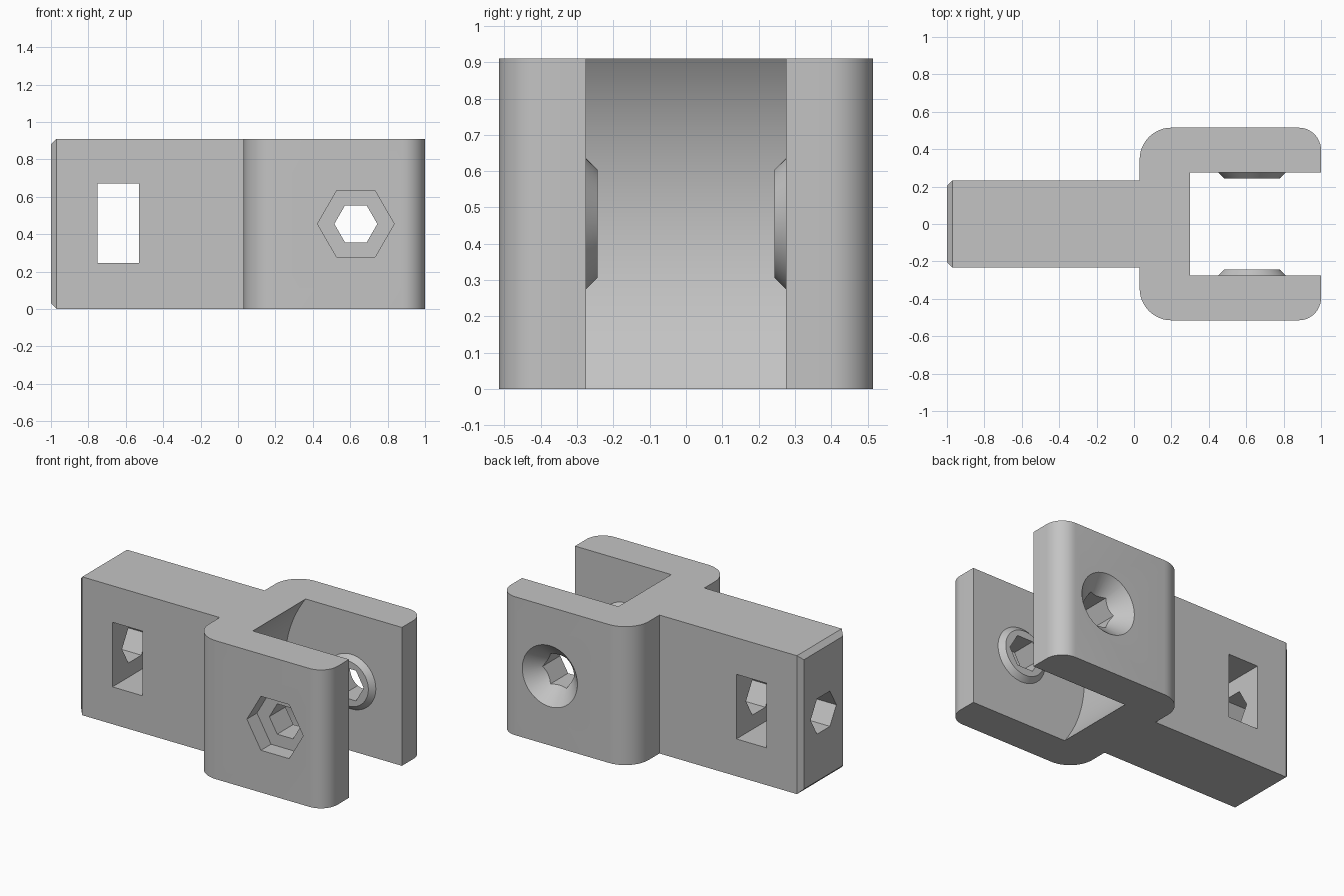
import bpy, bmesh
from math import sin, cos, asin, pi, radians
from mathutils import Matrix, Vector

old = bpy.data.objects.get("Cube")
if old:
    bpy.data.objects.remove(old, do_unlink=True)

H = 0.91                    # overall height
MID = H / 2
PIN_X = 0.63                # bolt axis position
SLOT_Y = 0.275              # half width of the fork slot
OUT_Y = 0.515               # half width of the fork
ARM_Y = 0.233               # half width of the arm

grey = bpy.data.materials.new("plain_grey")
grey.use_nodes = True
colour = (0.55, 0.55, 0.55, 1)
grey.diffuse_color = colour
grey.node_tree.nodes["Principled BSDF"].inputs["Base Color"].default_value = colour


def finish(name, bm):
    bmesh.ops.recalc_face_normals(bm, faces=bm.faces)
    mesh = bpy.data.meshes.new(name)
    bm.to_mesh(mesh)
    bm.free()
    mesh.materials.append(grey)
    obj = bpy.data.objects.new(name, mesh)
    bpy.context.collection.objects.link(obj)
    return obj


def prism_bm(points, axis, lo, hi):
    """Extrude a flat outline along the given axis."""
    place = {"X": lambda u, v, w: (w, u, v),
             "Y": lambda u, v, w: (u, w, v),
             "Z": lambda u, v, w: (u, v, w)}[axis]
    bm = bmesh.new()
    face = bm.faces.new([bm.verts.new(place(u, v, lo)) for u, v in points])
    ext = bmesh.ops.extrude_face_region(bm, geom=[face])
    verts = [g for g in ext["geom"] if isinstance(g, bmesh.types.BMVert)]
    bmesh.ops.translate(bm, verts=verts, vec=Vector(place(0, 0, hi - lo)))
    return bm


def prism(name, points, axis, lo, hi):
    return finish(name, prism_bm(points, axis, lo, hi))


def arc(cx, cy, r, start, end, steps=12):
    angles = [radians(start + (end - start) * i / steps) for i in range(steps + 1)]
    return [(cx + r * cos(a), cy + r * sin(a)) for a in angles]


def hexagon(cx, cy, r):
    return arc(cx, cy, r, 0, 300, 5)


def cone(name, y0, y1, r0, r1):
    """Round frustum on the bolt axis from y0 to y1 (y1 > y0)."""
    bm = bmesh.new()
    bmesh.ops.create_cone(bm, cap_ends=True, segments=64, radius1=r0,
                          radius2=r1, depth=y1 - y0)
    bm.transform(Matrix.Translation((PIN_X, (y0 + y1) / 2, MID))
                 @ Matrix.Rotation(-pi / 2, 4, "X"))
    return finish(name, bm)


def combine(target, tool, operation):
    mod = target.modifiers.new(tool.name, "BOOLEAN")
    mod.operation = operation
    mod.solver = "EXACT"
    mod.object = tool
    tool.hide_render = True
    bpy.context.view_layer.objects.active = target
    bpy.ops.object.modifier_apply(modifier=mod.name)
    bpy.data.objects.remove(tool, do_unlink=True)


# Body outline: arm plus fork with rounded outer corners, mirrored in y
BACK_R, TIP_R = 0.17, 0.12
half = [(-1, ARM_Y), (0.03, ARM_Y)]
half += arc(0.03 + BACK_R, OUT_Y - BACK_R, BACK_R, 180, 90)
half += arc(1 - TIP_R, OUT_Y - TIP_R, TIP_R, 90, 0)
outline = half + [(x, -y) for x, y in reversed(half)]
bm = prism_bm(outline, "Z", 0, H)
# Chamfer around the arm end
end_edges = [e for e in bm.edges if all(v.co.x < -0.999 for v in e.verts)]
bmesh.ops.bevel(bm, geom=end_edges, offset=0.03, segments=1, affect="EDGES")
body = finish("clevis_bracket", bm)

# Fork slot with a concave curved back wall
SLOT_R, SLOT_CX = 0.766, 0.916
sweep = asin((MID + 0.05) / SLOT_R) * 180 / pi
wall = arc(SLOT_CX, MID, SLOT_R, 180 + sweep, 180 - sweep, 48)
slot = wall + [(1.2, wall[-1][1]), (1.2, wall[0][1])]
combine(body, prism("slot_cutter", slot, "Y", -SLOT_Y, SLOT_Y), "DIFFERENCE")

# Tapered bosses on the inner fork faces
combine(body, cone("back_boss", 0.243, SLOT_Y + 0.01, 0.148, 0.19), "UNION")
combine(body, cone("front_boss", -SLOT_Y - 0.01, -0.243, 0.19, 0.148), "UNION")

# Bolt hole, nut pocket in front, countersink at the back
combine(body, prism("bolt_cutter", hexagon(PIN_X, MID, 0.115), "Y", -0.7, 0.7), "DIFFERENCE")
combine(body, prism("nut_cutter", hexagon(PIN_X, MID, 0.205), "Y", -0.7, 0.105 - OUT_Y), "DIFFERENCE")
combine(body, cone("countersink_cutter", OUT_Y - 0.11, OUT_Y + 0.01, 0.095, 0.21), "DIFFERENCE")

# Nut window through the arm and lengthwise bolt hole from the arm end
window = [(-0.75, 0.245), (-0.53, 0.245), (-0.53, 0.67), (-0.75, 0.67)]
combine(body, prism("window_cutter", window, "Y", -0.5, 0.5), "DIFFERENCE")
combine(body, prism("end_hole_cutter", hexagon(0, MID, 0.134), "X", -1.1, -0.33), "DIFFERENCE")

# Smooth curves, crisp corners
bpy.ops.object.select_all(action="DESELECT")
body.select_set(True)
bpy.context.view_layer.objects.active = body
bpy.ops.object.shade_smooth_by_angle(angle=radians(25))
